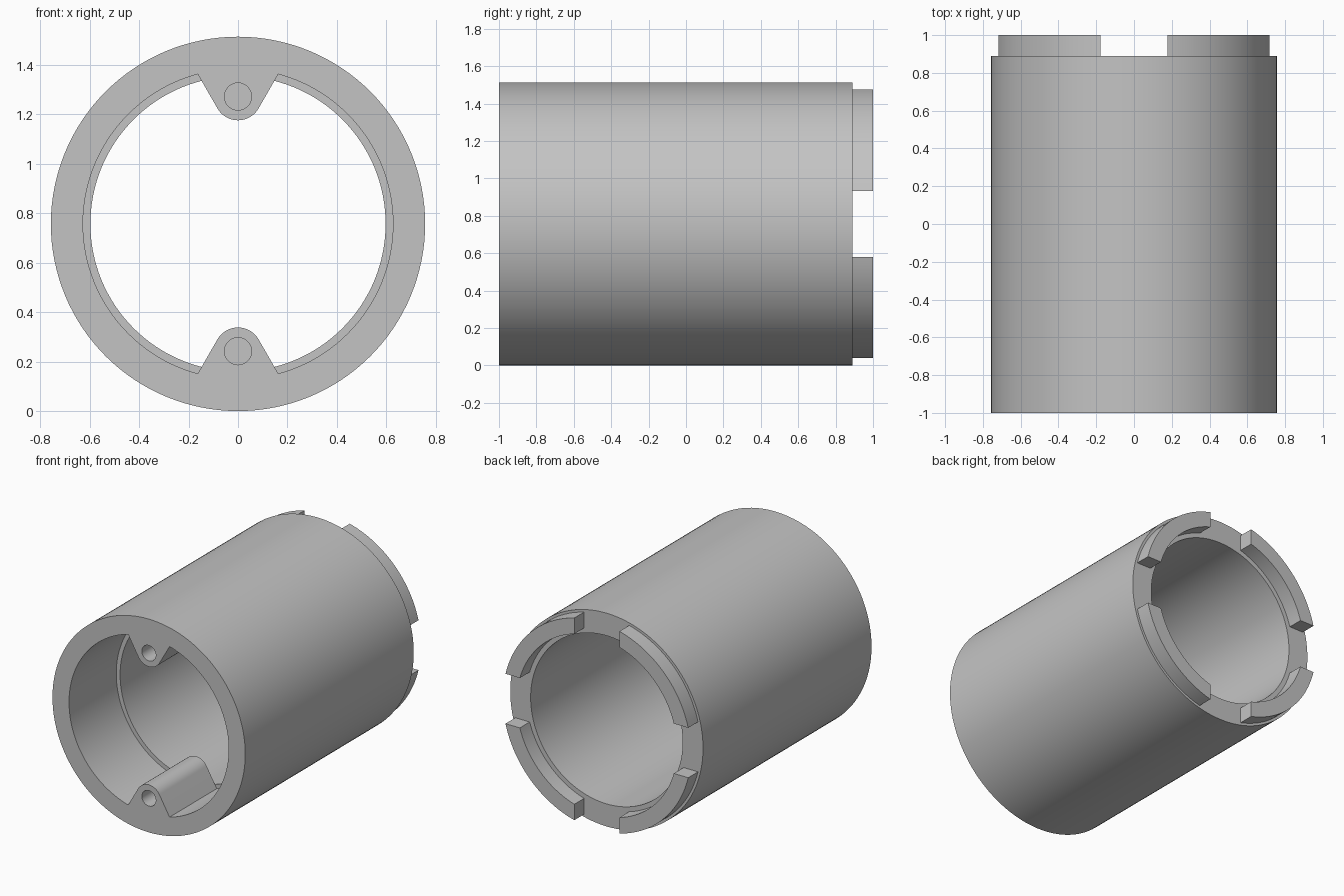
import bpy, bmesh
from math import sin, cos, asin, pi, radians, degrees

cube = bpy.data.objects.get("Cube")
if cube:
    bpy.data.objects.remove(cube)

R = 0.757             # outer radius, also height of the axis
BORE = 0.597
POCKET = 0.627        # wider bore at the front
FRONT, SHOULDER, BACK = -1.0, 0.89, 1.0
STEP = FRONT + 0.53   # depth where the wide bore ends

grey = bpy.data.materials.new("plain grey")
grey.use_nodes = True
grey.diffuse_color = (0.55, 0.55, 0.55, 1)
grey.node_tree.nodes["Principled BSDF"].inputs["Base Color"].default_value = grey.diffuse_color


def finish(bm, name):
    bmesh.ops.recalc_face_normals(bm, faces=bm.faces)
    mesh = bpy.data.meshes.new(name)
    bm.to_mesh(mesh)
    bm.free()
    mesh.materials.append(grey)
    obj = bpy.data.objects.new(name, mesh)
    bpy.context.collection.objects.link(obj)
    bpy.ops.object.select_all(action='DESELECT')
    obj.select_set(True)
    bpy.context.view_layer.objects.active = obj
    bpy.ops.object.shade_smooth_by_angle(angle=radians(30))


def arc(radius, start, end, count, height=0.0):
    """Points on an arc, angles in degrees, centre raised by height."""
    steps = [radians(start + (end - start) * i / count) for i in range(count + 1)]
    return [(radius * cos(a), height + radius * sin(a)) for a in steps]


def ring(bm, points, y):
    return [bm.verts.new((x, y, R + z)) for x, z in points]


def walls(bm, a, b):
    for i in range(len(a)):
        j = (i + 1) % len(a)
        bm.faces.new((a[i], a[j], b[j], b[i]))


def cap(bm, *loops):
    edges = []
    for loop in loops:
        for i in range(len(loop)):
            pair = (loop[i - 1], loop[i])
            edges.append(bm.edges.get(pair) or bm.edges.new(pair))
    bmesh.ops.triangle_fill(bm, use_beauty=True, edges=edges)


def prism(name, outline, y0, y1, hole=None, hole_depth=0.0):
    bm = bmesh.new()
    a, b = ring(bm, outline, y0), ring(bm, outline, y1)
    walls(bm, a, b)
    cap(bm, b)
    if hole:
        h0, h1 = ring(bm, hole, y0), ring(bm, hole, y0 + hole_depth)
        walls(bm, h0, h1)
        bm.faces.new(h1)
        cap(bm, a, h0)
    else:
        cap(bm, a)
    finish(bm, name)


# Tube with a stepped bore, as a closed revolved profile
bm = bmesh.new()
profile = [(R, FRONT), (R, SHOULDER), (BORE, SHOULDER),
           (BORE, STEP), (POCKET, STEP), (POCKET, FRONT)]
rings = [ring(bm, arc(r, 0, 360, 128)[:-1], y) for r, y in profile]
for i in range(len(rings)):
    walls(bm, rings[i - 1], rings[i])
finish(bm, "tube_body")

# Two screw bosses in the front pocket, each with a blind hole
SCREW = 0.515
foot = degrees(asin(0.163 / POCKET))
boss = arc(0.096, 210, 330, 24, SCREW) + arc(POCKET + 0.001, 90 - foot, 90 + foot, 16)
hole = arc(0.055, 0, 360, 32, SCREW)[:-1]
for label, s in (("upper", 1), ("lower", -1)):
    prism(label + "_screw_boss", [(x, s * z) for x, z in boss], FRONT, STEP,
          [(x, s * z) for x, z in hole], 0.45)

# Four locking tabs at the back, separated by straight slots
TAB_OUT, TAB_IN, SLOT = 0.739, 0.63, 0.177
out_a = degrees(asin(SLOT / TAB_OUT))
in_a = degrees(asin(SLOT / TAB_IN))
tab = arc(TAB_OUT, out_a, 90 - out_a, 24) + arc(TAB_IN, 90 - in_a, in_a, 24)
for side, sx in (("left", 1), ("right", -1)):
    for level, sz in (("upper", 1), ("lower", -1)):
        prism(f"{level}_{side}_locking_tab", [(sx * x, sz * z) for x, z in tab],
              SHOULDER - 0.01, BACK)
